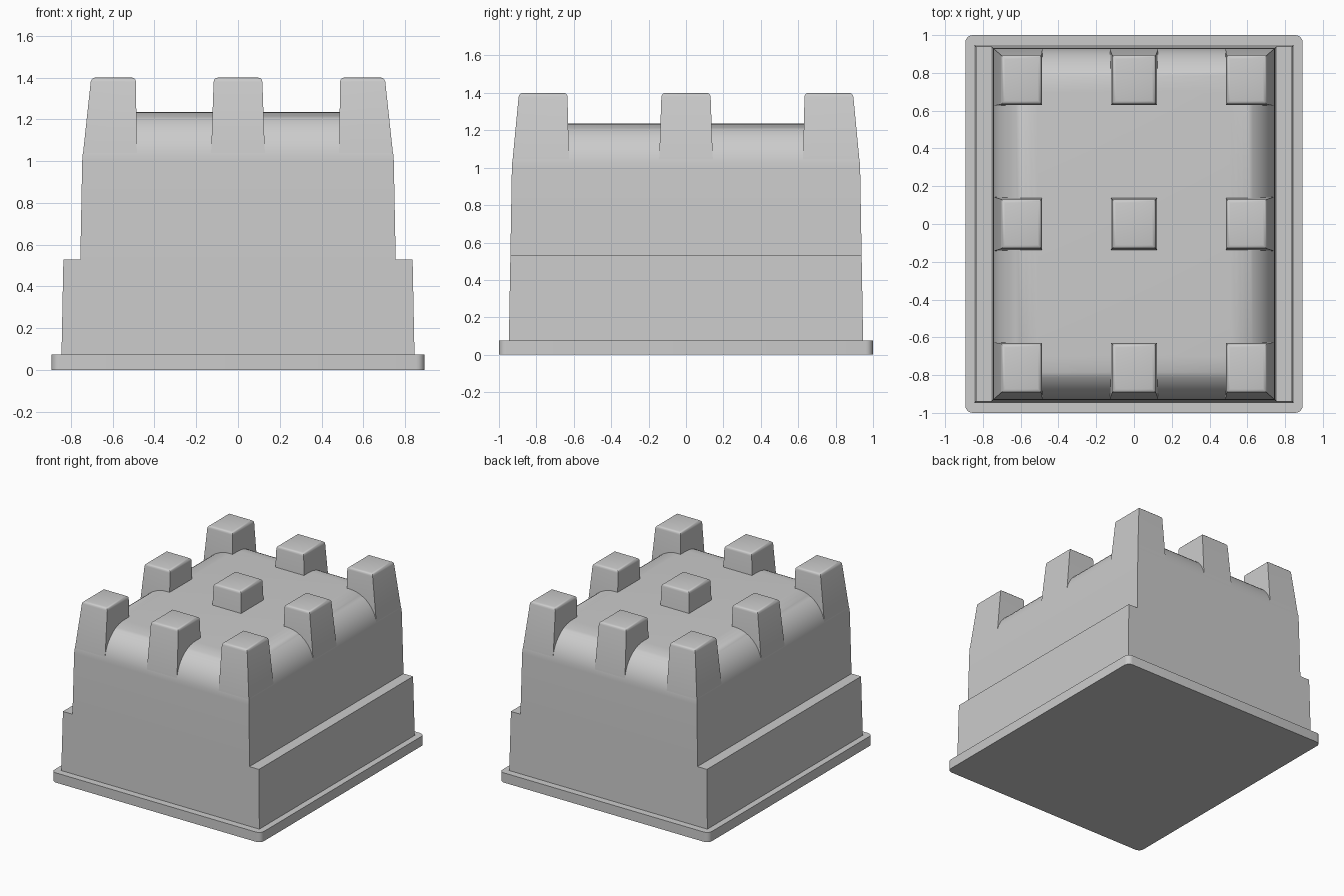
import bpy, bmesh, math

if "Cube" in bpy.data.objects:
    bpy.data.objects.remove(bpy.data.objects["Cube"])

grey = bpy.data.materials.new("light_grey")
grey.diffuse_color = (0.6, 0.6, 0.6, 1)
grey.use_nodes = True
grey.node_tree.nodes["Principled BSDF"].inputs["Base Color"].default_value = grey.diffuse_color


def loft(name, rings, bevel=0.0, segments=3, pick=None):
    """Solid through stacked rectangles (x0, x1, y0, y1, z); bevels edges chosen by pick."""
    bm = bmesh.new()
    loops = [[bm.verts.new(p) for p in ((x0, y0, z), (x1, y0, z), (x1, y1, z), (x0, y1, z))]
             for x0, x1, y0, y1, z in rings]
    for a, b in zip(loops, loops[1:]):
        for i in range(4):
            j = (i + 1) % 4
            bm.faces.new((a[i], a[j], b[j], b[i]))
    bm.faces.new(loops[0][::-1])
    bm.faces.new(loops[-1])
    if bevel:
        bmesh.ops.bevel(bm, geom=[e for e in bm.edges if pick(e)], offset=bevel,
                        segments=segments, profile=0.5, affect='EDGES')
    bmesh.ops.recalc_face_normals(bm, faces=bm.faces)
    mesh = bpy.data.meshes.new(name)
    bm.to_mesh(mesh)
    bm.free()
    mesh.materials.append(grey)
    obj = bpy.data.objects.new(name, mesh)
    bpy.context.collection.objects.link(obj)
    bpy.ops.object.select_all(action='DESELECT')
    obj.select_set(True)
    bpy.context.view_layer.objects.active = obj
    bpy.ops.object.shade_smooth_by_angle(angle=math.radians(30))
    return obj


def centred(x, y, z):
    return (-x, x, -y, y, z)


# Base plate with rounded vertical corners
loft("base_plate", [centred(0.893, 1.0, 0), centred(0.893, 1.0, 0.075)], 0.04, 5,
     lambda e: abs(e.verts[0].co.z - e.verts[1].co.z) > 0.01)

# Wide lower body forming the side ledges
loft("lower_body", [centred(0.845, 0.947, 0.075), centred(0.836, 0.939, 0.53)])

# Upper body with a quarter-round shoulder running up to the flat top
SHOULDER, TOP, R = 1.0, 1.235, 0.235
rings = [centred(0.755, 0.939, 0.53)]
for k in range(13):
    a = math.radians(90 * k / 12)
    inset = R * (1 - math.cos(a))
    rings.append(centred(0.746, 0.931, SHOULDER + (TOP - SHOULDER) * math.sin(a))
                 if k == 0 else
                 centred(0.746 - inset, 0.931 - inset, SHOULDER + R * math.sin(a)))
loft("upper_body", rings)

# Nine tapered posts: (bottom min, bottom max, top min, top max) per column and row
columns = {"left": (-0.746, -0.484, -0.703, -0.489),
           "middle": (-0.13, 0.13, -0.116, 0.116),
           "right": (0.484, 0.746, 0.489, 0.703)}
rows = {"front": (-0.931, -0.625, -0.893, -0.634),
        "centre": (-0.145, 0.145, -0.131, 0.131),
        "back": (0.625, 0.931, 0.634, 0.893)}
for cname, c in columns.items():
    for rname, r in rows.items():
        loft(f"post_{rname}_{cname}",
             [(c[0], c[1], r[0], r[1], SHOULDER), (c[2], c[3], r[2], r[3], 1.4)], 0.02, 3,
             lambda e: min(v.co.z for v in e.verts) > 1.39)
